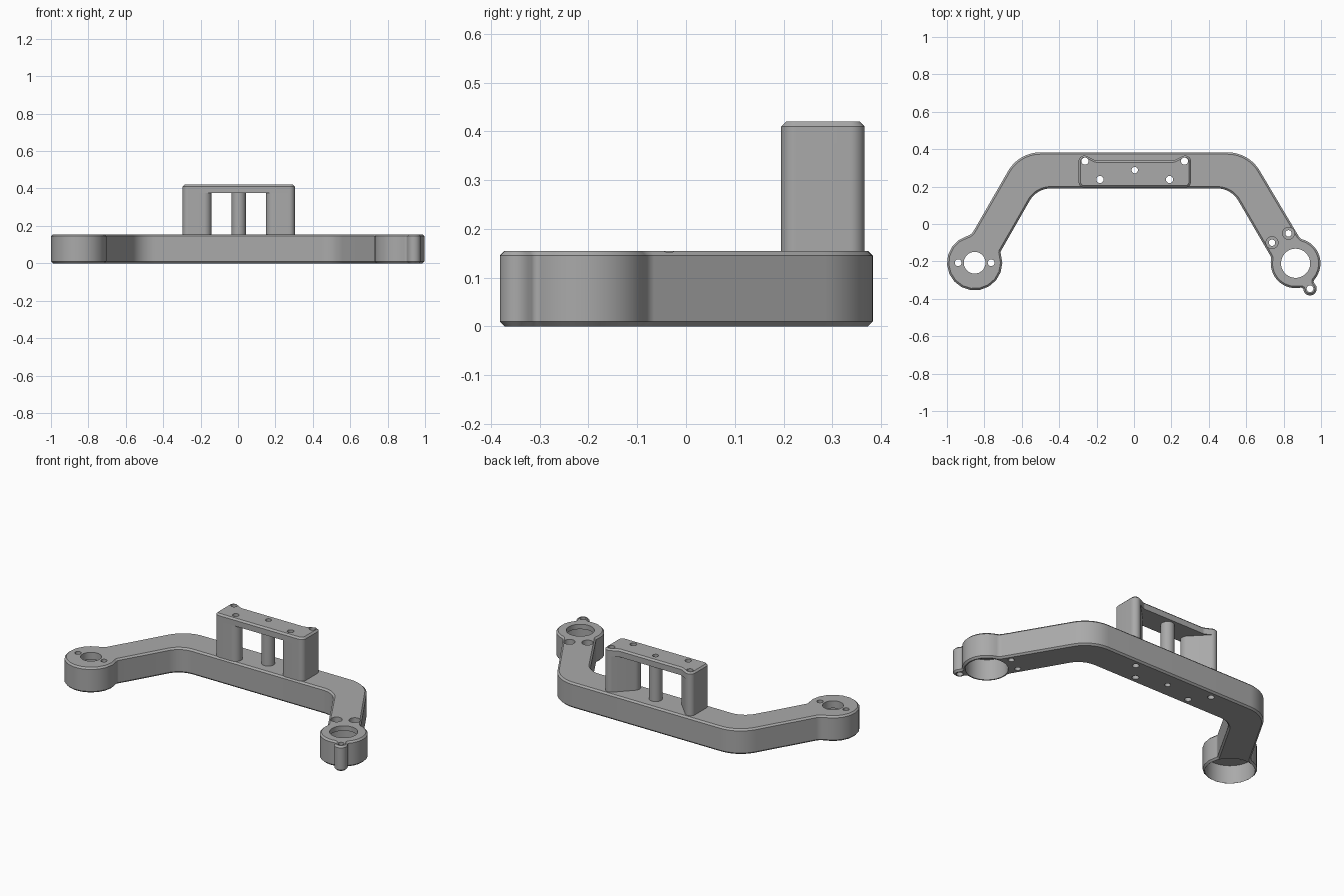
import bpy, bmesh
from math import acos, atan2, cos, sin, pi, radians, hypot

if "Cube" in bpy.data.objects:
    bpy.data.objects.remove(bpy.data.objects["Cube"])

grey = bpy.data.materials.new("plain_grey")
grey.use_nodes = True
colour = (0.40, 0.40, 0.40, 1)
grey.diffuse_color = colour
grey.node_tree.nodes["Principled BSDF"].inputs["Base Color"].default_value = colour


def belt(circles, inset=0.0, steps=14):
    """Outline wrapped round circles (x, y, r); a negative r is a concave fillet."""
    cs = [(x, y, r - inset) for x, y, r in circles]
    if len(cs) == 1:
        x, y, r = cs[0]
        return [(x + r * cos(2 * pi * k / 48), y + r * sin(2 * pi * k / 48)) for k in range(48)]
    tangents = []
    for i, (x, y, r) in enumerate(cs):
        u, v, s = cs[(i + 1) % len(cs)]
        ratio = (r - s) / hypot(u - x, v - y)
        tangents.append(atan2(v - y, u - x) - acos(max(-1, min(1, ratio))))
    points = []
    for i, (x, y, r) in enumerate(cs):
        a, b = tangents[i - 1], tangents[i]
        sweep = (b - a) % (2 * pi) if r > 0 else -((a - b) % (2 * pi))
        for k in range(steps + 1):
            t = a + sweep * k / steps
            points.append((x + r * cos(t), y + r * sin(t)))
    return points


def solid(name, circles, z0, z1, low=0.0, high=0.0):
    """Upright prism with chamfers on its lower and upper rims."""
    levels = [(z0, low)]
    if low:
        levels.append((z0 + low, 0))
    if high:
        levels.append((z1 - high, 0))
    levels.append((z1, high))
    bm = bmesh.new()
    rings = [[bm.verts.new((x, y, z)) for x, y in belt(circles, inset)] for z, inset in levels]
    n = len(rings[0])
    for lower, upper in zip(rings, rings[1:]):
        for k in range(n):
            j = (k + 1) % n
            bm.faces.new((lower[k], lower[j], upper[j], upper[k]))
    bm.faces.new(rings[0][::-1])
    bm.faces.new(rings[-1])
    bmesh.ops.remove_doubles(bm, verts=bm.verts, dist=0.0002)
    mesh = bpy.data.meshes.new(name)
    bm.to_mesh(mesh)
    bm.free()
    mesh.materials.append(grey)
    obj = bpy.data.objects.new(name, mesh)
    bpy.context.collection.objects.link(obj)
    return obj


def activate(obj):
    bpy.ops.object.select_all(action="DESELECT")
    obj.select_set(True)
    bpy.context.view_layer.objects.active = obj


def drill(obj, x, y, r, z0=-0.1, z1=0.6):
    """Cut a round hole."""
    cutter = solid("cutter", [(x, y, r)], z0, z1)
    cutter.hide_render = True
    activate(obj)
    mod = obj.modifiers.new("hole", "BOOLEAN")
    mod.operation, mod.solver, mod.object = "DIFFERENCE", "EXACT", cutter
    bpy.ops.object.modifier_apply(modifier=mod.name)
    bpy.data.objects.remove(cutter)


def fillet(disc, angle, r):
    """Concave circle touching a disc at the given angle."""
    x, y, big = disc
    a = radians(angle)
    return (x + (big + r) * cos(a), y + (big + r) * sin(a), -r)


def mirror(circles, centre=0.0):
    return [(2 * centre - x, y, r) for x, y, r in reversed(circles)]


# Bent arm with a round cup at each end and a screw ear on the left cup
H = 0.155
right_cup = (-0.852, -0.207, 0.148)
left_cup = (0.864, -0.21, 0.133)
ear = (0.941, -0.346, 0.036)
outer_bend = [(0.5, 0.183, 0.2)]
inner_bend = [(-0.445, 0.06, -0.13)]
arm = solid("arm", outer_bend + mirror(outer_bend)
            + [fillet(right_cup, 106, 0.06), right_cup, fillet(right_cup, 19, 0.02)]
            + inner_bend + mirror(inner_bend)
            + [fillet(left_cup, 171, 0.03), left_cup, fillet(left_cup, -79, 0.015),
               ear, fillet(left_cup, -41, 0.015), left_cup, fillet(left_cup, 73, 0.04)],
            0, H, 0.01, 0.01)

# Hollow cups, open below, with round openings in their roofs
drill(arm, *right_cup[:2], 0.136, -0.1, 0.11)
drill(arm, *left_cup[:2], 0.116, -0.1, 0.125)
drill(arm, *right_cup[:2], 0.058)
drill(arm, *left_cup[:2], 0.078)
for side in (-1, 1):
    drill(arm, right_cup[0] + side * 0.088, right_cup[1], 0.018)
drill(arm, *ear[:2], 0.018)

# Counterbored screw holes beside the left cup
for x, y in ((0.738, -0.1), (0.826, -0.05)):
    drill(arm, x, y, 0.032, 0.1, 0.3)
    drill(arm, x, y, 0.017)

# Raised bracket: top plate, two side posts and a middle post
MID = 0.004
half_plate = [(0.274, 0.225, 0.03), (0.274, 0.336, 0.03), (0.208, 0.37, -0.03)]
half_post = [(0.274, 0.225, 0.03), (0.274, 0.336, 0.03), (0.19, 0.235, 0.04)]
plate = solid("bracket_plate", half_plate + mirror(half_plate, MID), 0.375, 0.42, 0, 0.01)
posts = [solid("left_post", half_post, H, 0.375),
         solid("right_post", mirror(half_post, MID), H, 0.375)]
middle = solid("middle_post", [(MID, 0.288, 0.038)], H, 0.375)

# Bolt holes running through the bracket and the arm
for side, post in zip((1, -1), posts):
    for dx, y in ((0.266, 0.336), (0.186, 0.238)):
        for obj in (arm, plate, post):
            drill(obj, MID + side * dx, y, 0.019)
for obj in (arm, plate, middle):
    drill(obj, MID, 0.288, 0.017)

for obj in (arm, plate, middle, *posts):
    activate(obj)
    bpy.ops.object.shade_smooth_by_angle(angle=radians(30))
